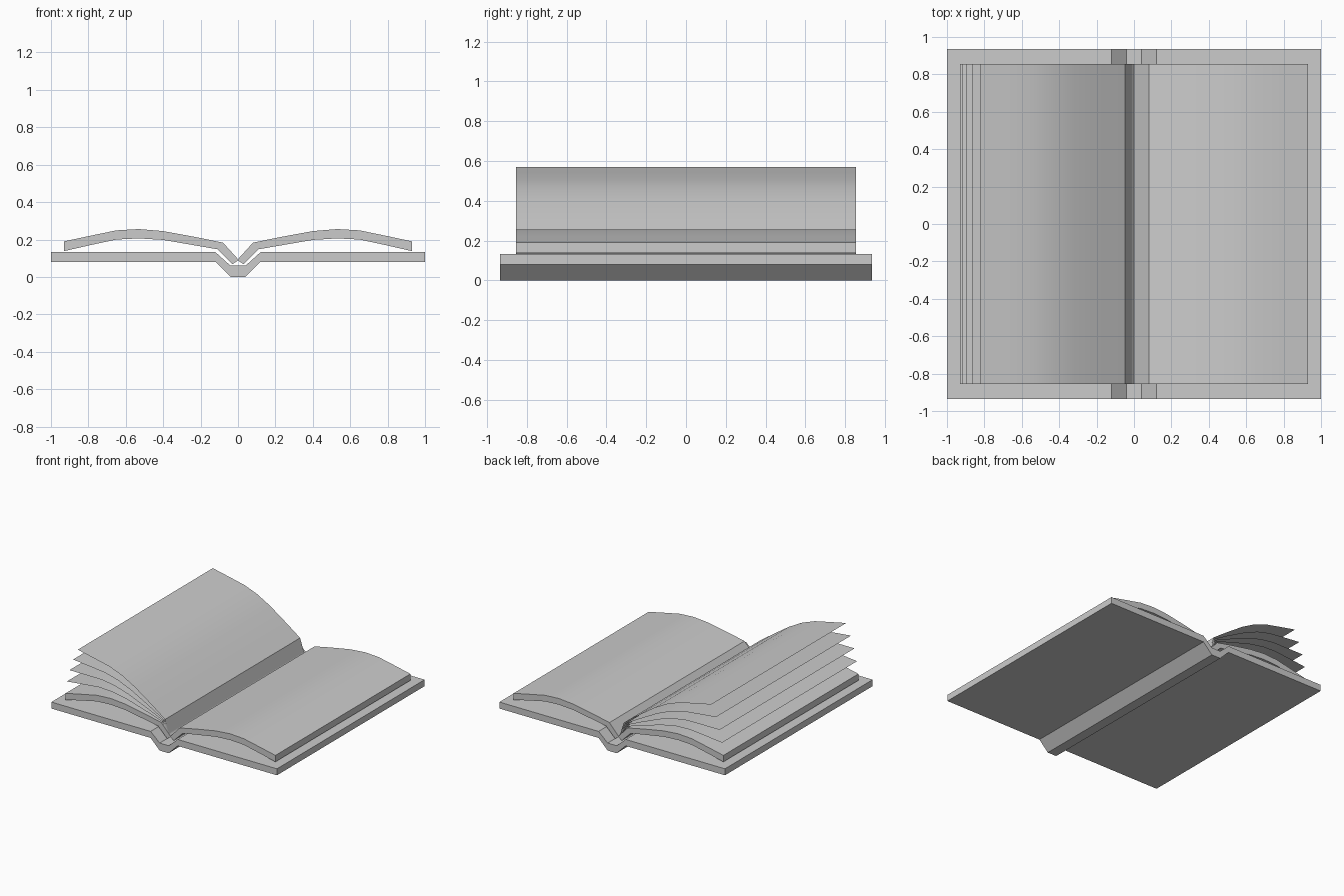
import bpy, bmesh
from math import radians, cos, sin

if "Cube" in bpy.data.objects:
    bpy.data.objects.remove(bpy.data.objects["Cube"])


def finish(name, bm, smooth):
    bmesh.ops.recalc_face_normals(bm, faces=bm.faces)
    me = bpy.data.meshes.new(name)
    bm.to_mesh(me)
    bm.free()
    ob = bpy.data.objects.new(name, me)
    bpy.context.collection.objects.link(ob)
    if smooth:
        bpy.ops.object.select_all(action='DESELECT')
        ob.select_set(True)
        bpy.context.view_layer.objects.active = ob
        bpy.ops.object.shade_smooth_by_angle(angle=radians(30))
    return ob


def strip(bm, line, half):
    """Sheet swept along y from an xz line; returns front and back vertices."""
    f = [bm.verts.new((x, -half, z)) for x, z in line]
    b = [bm.verts.new((x, half, z)) for x, z in line]
    for i in range(len(line) - 1):
        bm.faces.new((f[i], f[i + 1], b[i + 1], b[i]))
    return f, b


def slab(name, upper, lower, half, smooth=False):
    """Solid between two xz lines with equal point counts."""
    bm = bmesh.new()
    uf, ub = strip(bm, upper, half)
    lf, lb = strip(bm, lower, half)
    for u, l in ((uf, lf), (ub, lb)):
        for i in range(len(u) - 1):
            bm.faces.new((u[i], u[i + 1], l[i + 1], l[i]))
    for i in (0, -1):
        bm.faces.new((uf[i], ub[i], lb[i], lf[i]))
    return finish(name, bm, smooth)


def both_sides(half_line):
    return [(-x, z) for x, z in reversed(half_line)] + half_line


# Hard cover with a dropped spine
inner = both_sides([(0.04, 0.06), (0.12, 0.132), (1.0, 0.132)])
outer = both_sides([(0.04, 0.0), (0.12, 0.08), (1.0, 0.08)])
slab("cover", inner, outer, 0.935)

# Two curved page blocks
page_top = [(0, 0.095), (0.08, 0.183), (0.22, 0.212), (0.40, 0.245),
            (0.53, 0.256), (0.65, 0.249), (0.79, 0.22), (0.93, 0.19)]
page_low = [(0, 0.088), (0.03, 0.068), (0.11, 0.148), (0.40, 0.198),
            (0.53, 0.206), (0.65, 0.2), (0.79, 0.17), (0.93, 0.138)]
for side, sx in (("left", -1), ("right", 1)):
    slab(side + "_page_block", [(sx * x, z) for x, z in page_top],
         [(sx * x, z) for x, z in page_low], 0.855, True)

# Loose pages fanning up from the left block
px, pz = -0.015, 0.125
for n in range(1, 5):
    a = radians(6 * n)
    line = []
    for x, z in page_top:
        dx, dz = x - px, z - pz
        line.append((-(px + dx * cos(a) - dz * sin(a)),
                     pz + dx * sin(a) + dz * cos(a)))
    bm = bmesh.new()
    strip(bm, line, 0.855)
    finish("loose_page_%d" % n, bm, True)
